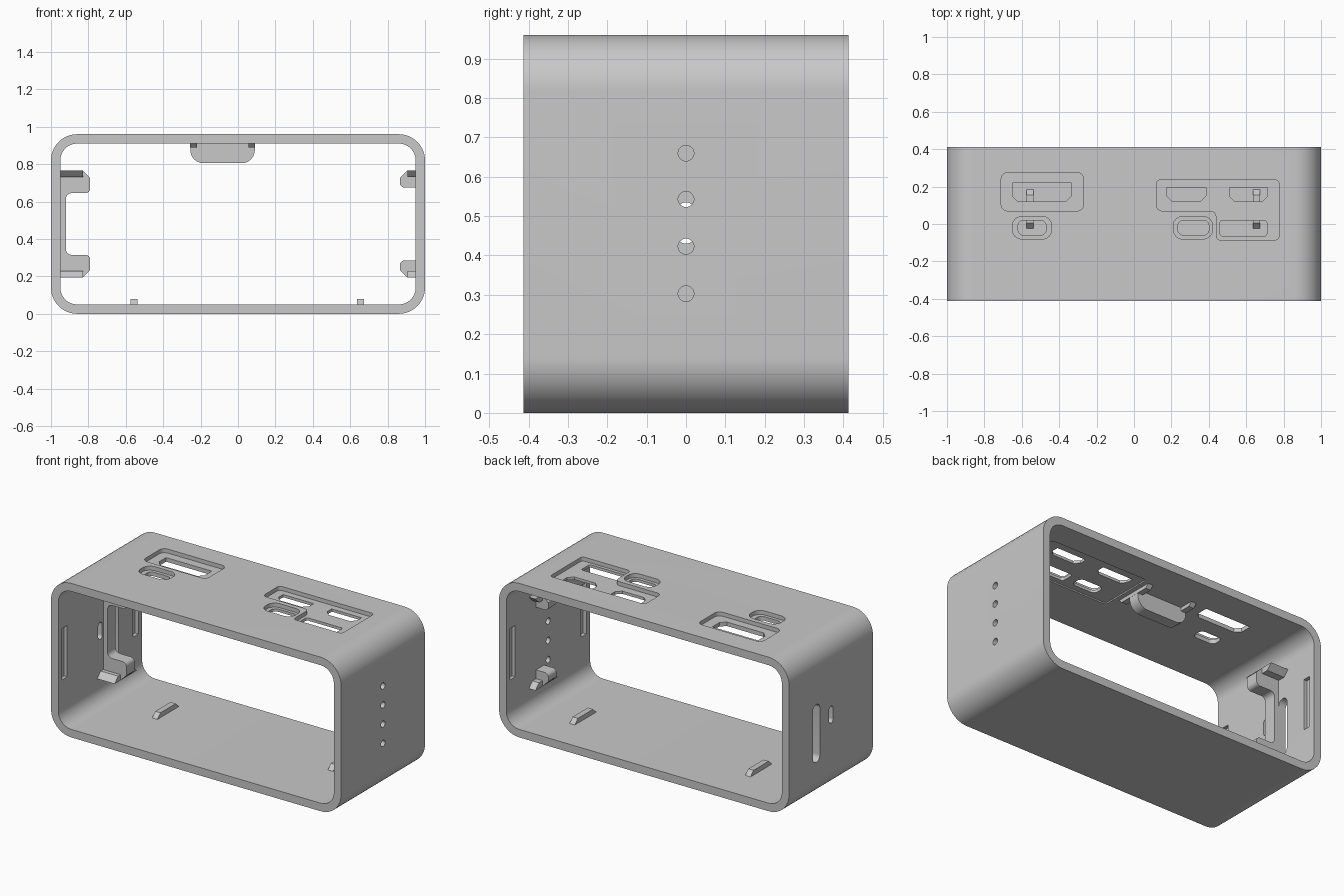
import bpy, bmesh, math
from mathutils import Vector

if "Cube" in bpy.data.objects:
    bpy.data.objects.remove(bpy.data.objects["Cube"])

GREY = (0.58, 0.58, 0.58, 1)
mat = bpy.data.materials.new("matte grey")
mat.use_nodes = True
mat.diffuse_color = GREY
mat.node_tree.nodes["Principled BSDF"].inputs["Base Color"].default_value = GREY

DEPTH, HEIGHT, WALL, MID = 0.413, 0.96, 0.05, 0.48


def rounded(points, steps=6):
    """Outline from (a, b, radius) corners, each turned into a tangent arc."""
    out = []
    for i, (a, b, r) in enumerate(points):
        p = Vector((a, b))
        if not r:
            out.append(p)
            continue
        u = (Vector(points[i - 1][:2]) - p).normalized()
        v = (Vector(points[(i + 1) % len(points)][:2]) - p).normalized()
        half = u.angle(v) / 2
        centre = p + (u + v).normalized() * (r / math.sin(half))
        start = p + u * (r / math.tan(half)) - centre
        end = p + v * (r / math.tan(half)) - centre
        for k in range(steps + 1):
            d = start.lerp(end, k / steps).normalized()
            out.append(centre + d * r)
    return out


def rect(a0, a1, b0, b1, r=0.0, steps=6):
    return rounded([(a0, b0, r), (a1, b0, r), (a1, b1, r), (a0, b1, r)], steps)


def port(a0, a1, b0, b1, c=0.03):
    """Connector opening with two cut corners."""
    return rounded([(a0 + c, b0, 0), (a1 - c, b0, 0), (a1, b0 + c, 0), (a1, b1, 0), (a0, b1, 0), (a0, b0 + c, 0)])


def prism(name, outline, axis, lo, hi):
    """Extrude an outline along an axis; it lies in the other two axes."""
    place = {"x": lambda a, b, h: (h, a, b),
             "y": lambda a, b, h: (a, h, b),
             "z": lambda a, b, h: (a, b, h)}[axis]
    bm = bmesh.new()
    rings = [[bm.verts.new(place(p[0], p[1], h)) for p in outline] for h in (lo, hi)]
    bm.faces.new(rings[0])
    bm.faces.new(rings[1])
    n = len(outline)
    for i in range(n):
        j = (i + 1) % n
        bm.faces.new((rings[0][i], rings[0][j], rings[1][j], rings[1][i]))
    bmesh.ops.recalc_face_normals(bm, faces=bm.faces)
    mesh = bpy.data.meshes.new(name)
    bm.to_mesh(mesh)
    bm.free()
    mesh.materials.append(mat)
    obj = bpy.data.objects.new(name, mesh)
    bpy.context.collection.objects.link(obj)
    return obj


def smooth(obj):
    bpy.ops.object.select_all(action="DESELECT")
    obj.select_set(True)
    bpy.context.view_layer.objects.active = obj
    bpy.ops.object.shade_smooth_by_angle(angle=math.radians(30))


def cut(target, outline, axis, lo, hi):
    cutter = prism("cutter", outline, axis, lo, hi)
    cutter.hide_render = True
    mod = target.modifiers.new("cut", "BOOLEAN")
    mod.operation, mod.solver, mod.object = "DIFFERENCE", "EXACT", cutter
    bpy.context.view_layer.objects.active = target
    bpy.ops.object.modifier_apply(modifier=mod.name)
    bpy.data.objects.remove(cutter)


# Open rounded sleeve
shell = prism("sleeve", rect(-1, 1, 0, HEIGHT, 0.14, 12), "y", -DEPTH, DEPTH)
cut(shell, rect(-1 + WALL, 1 - WALL, WALL, HEIGHT - WALL, 0.09, 12), "y", -1, 1)

# Shallow pockets in the top, around the connectors
pockets = [
    rect(-0.71, -0.27, 0.07, 0.275, 0.035),
    rect(-0.65, -0.44, -0.08, 0.04, 0.05),
    rounded([(0.12, 0.07, 0.03), (0.44, 0.07, 0.03), (0.44, -0.085, 0.02),
             (0.775, -0.085, 0.02), (0.775, 0.235, 0.02), (0.12, 0.235, 0.02)]),
    rect(0.21, 0.42, -0.08, 0.04, 0.05),
]
for outline in pockets:
    cut(shell, outline, "z", HEIGHT - 0.025, 1.1)

# Connector openings through the top
ports = [
    port(-0.65, -0.335, 0.12, 0.22),
    rect(-0.62, -0.47, -0.06, 0.02, 0.03),
    port(0.175, 0.385, 0.12, 0.195),
    port(0.51, 0.715, 0.12, 0.195),
    rect(0.235, 0.40, -0.06, 0.02, 0.03),
    rect(0.46, 0.71, -0.065, 0.02, 0.015),
]
for outline in ports:
    cut(shell, outline, "z", 0.8, 1.1)

# Shallow relief under the ceiling, by the larger connector group
cut(shell, rect(0.12, 0.8, -0.1, 0.25, 0.02), "z", 0.8, HEIGHT - WALL + 0.008)

# Row of round holes in one side
for z in (0.303, 0.423, 0.543, 0.66):
    cut(shell, rect(-0.02, 0.02, z - 0.02, z + 0.02, 0.0199), "x", 0.8, 1.1)

# Slots in the other side
cut(shell, rect(0.11, 0.18, 0.24, 0.60, 0.034), "x", -1.1, -0.9)
cut(shell, rect(-0.02, 0.02, 0.43, 0.535, 0.019), "x", -1.1, -0.9)

# Snap grooves inside both side walls
for side in (-1, 1):
    for y in (-0.35, 0.35):
        lo, hi = sorted((side * 0.9, side * 0.972))
        cut(shell, rect(y - 0.025, y + 0.025, 0.32, 0.64), "x", lo, hi)
smooth(shell)


def rib(name, axis, base, tip, lo, hi, y0=-0.03, y1=0.19):
    """Bar along y with sloping ends, wide at its base."""
    s = abs(tip - base)
    prism(name, [(y0, base), (y1, base), (y1 - s, tip), (y0 + s, tip)], axis, lo, hi)


# Floor ridges
for name, x in (("floor_ridge_right", -0.556), ("floor_ridge_left", 0.655)):
    rib(name, "x", 0.045, 0.08, x - 0.018, x + 0.018)

# Ceiling tab with its two bars
tab = prism("ceiling_tab", rounded([(-0.255, 0.92, 0), (-0.255, 0.805, 0.07),
                                    (0.09, 0.805, 0.07), (0.09, 0.92, 0)]), "y", 0.07, 0.14)
smooth(tab)
for name, x in (("tab_bar_right", -0.238), ("tab_bar_left", 0.073)):
    rib(name, "x", 0.92, 0.888, x - 0.018, x + 0.018, y1=0.24)

# Clips on the left wall, mirrored about mid height
for name, flip in (("upper", 1), ("lower", -1)):
    clip = prism("left_clip_" + name, rounded([
        (x, MID + flip * h, r) for x, h, r in (
            (0.955, 0.285, 0), (0.905, 0.285, 0), (0.865, 0.245, 0),
            (0.865, 0.195, 0.025), (0.955, 0.195, 0))]), "y", 0.04, 0.12)
    smooth(clip)
    rib("left_clip_bar_" + name, "x", MID + flip * 0.285, MID + flip * 0.25, 0.905, 0.955)
    rib("right_clip_bar_" + name, "x", MID + flip * 0.285, MID + flip * 0.25, -0.955, -0.83)

# C-shaped bracket on the right wall
half = [(-0.955, 0.285, 0), (-0.83, 0.285, 0), (-0.79, 0.245, 0),
        (-0.79, 0.165, 0.025), (-0.92, 0.165, 0.03)]
bracket = prism("right_bracket", rounded(
    [(x, MID + h, r) for x, h, r in half] + [(x, MID - h, r) for x, h, r in reversed(half)]),
    "y", 0.03, 0.11)
smooth(bracket)
